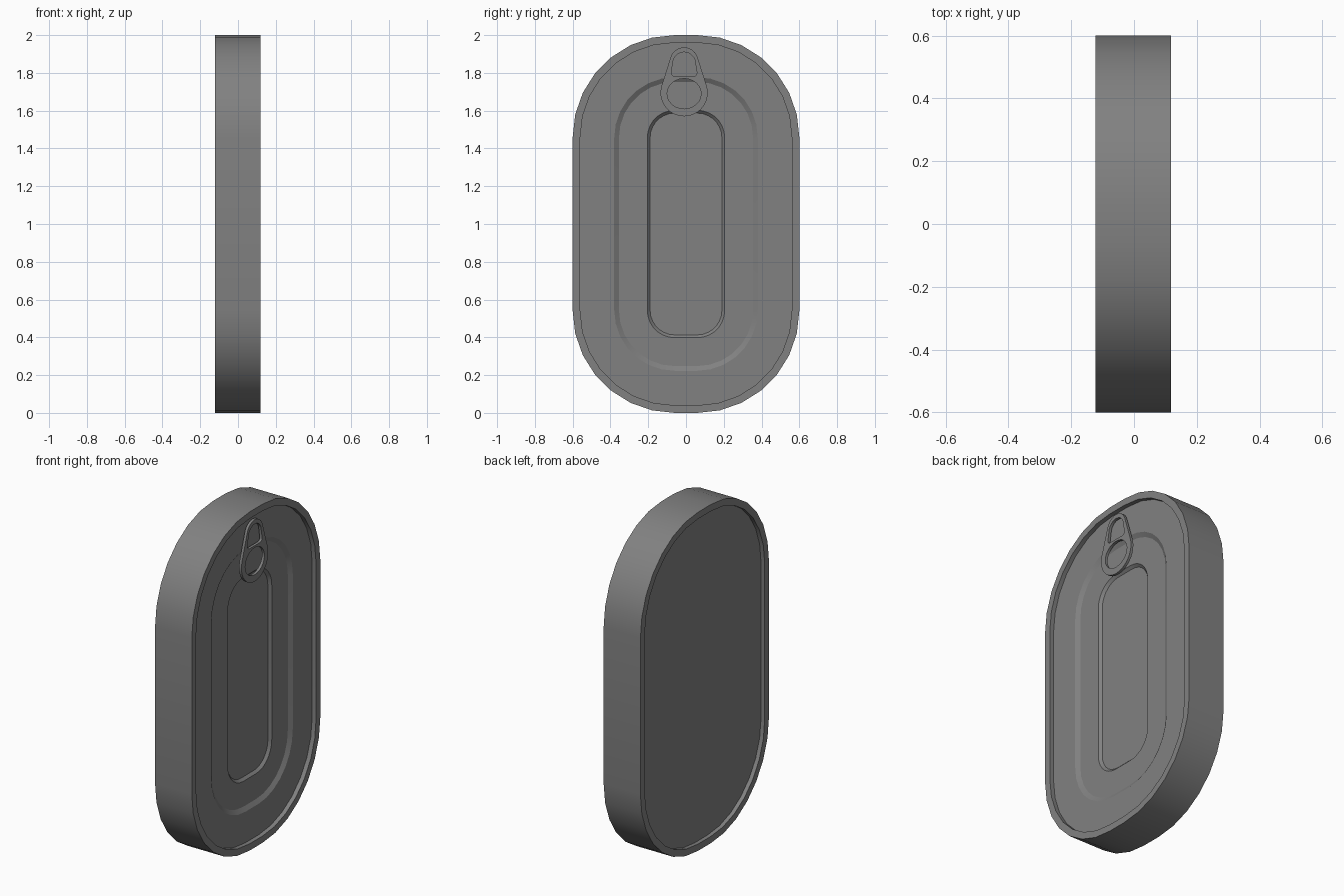
import bpy, bmesh, math

cube = bpy.data.objects.get("Cube")
if cube:
    bpy.data.objects.remove(cube, do_unlink=True)

steel = bpy.data.materials.new("grey steel")
steel.use_nodes = True
steel.diffuse_color = (0.22, 0.22, 0.22, 1)
steel.node_tree.nodes["Principled BSDF"].inputs["Base Color"].default_value = (0.22, 0.22, 0.22, 1)

MID = 1.0       # height of the can's centre
FLAT = 0.06     # half width of the straight run at each end
STEPS = 7       # segments per rounded corner


def outline(half_y, half_z):
    """Rounded rectangle, counter-clockwise seen from +x."""
    r = half_y - FLAT
    pts = []
    for k, (sy, sz) in enumerate([(1, 1), (-1, 1), (-1, -1), (1, -1)]):
        for i in range(STEPS + 1):
            a = (k + i / STEPS) * math.pi / 2
            pts.append((sy * FLAT + r * math.cos(a),
                        MID + sz * (half_z - r) + r * math.sin(a)))
    return pts


def finish(obj):
    obj.data.materials.clear()
    obj.data.materials.append(steel)
    bpy.ops.object.select_all(action='DESELECT')
    obj.select_set(True)
    bpy.context.view_layer.objects.active = obj
    bpy.ops.object.shade_smooth_by_angle(angle=math.radians(30))


def shell(name, rings, cap):
    """Bridge rounded outlines given as (x, half_y, half_z); cap the last."""
    bm = bmesh.new()
    loops = [[bm.verts.new((x, y, z)) for y, z in outline(hy, hz)]
             for x, hy, hz in rings]
    for a, b in zip(loops, loops[1:]):
        for i in range(len(a)):
            j = (i + 1) % len(a)
            bm.faces.new((a[i], a[j], b[j], b[i]))
    if cap:
        bm.faces.new(loops[-1])
    mesh = bpy.data.meshes.new(name)
    bm.normal_update()
    bm.to_mesh(mesh)
    bm.free()
    obj = bpy.data.objects.new(name, mesh)
    bpy.context.collection.objects.link(obj)
    finish(obj)
    return obj


FRONT, BACK = 0.118, -0.122
LID, BASE = 0.092, -0.098

# Outer wall with a rolled rim at both ends
wall = shell("can_wall", [(BASE, 0.56, 0.96), (BACK, 0.56, 0.96), (BACK, 0.6, 1.0),
                          (FRONT, 0.6, 1.0), (FRONT, 0.56, 0.96), (LID, 0.56, 0.96)], False)

# Lid with a raised band around a sunken centre panel
shell("lid", [(LID, 0.56, 0.96), (LID, 0.38, 0.777), (LID - 0.015, 0.355, 0.752),
              (LID - 0.015, 0.205, 0.602), (LID - 0.03, 0.19, 0.587)], True)

# Plain base panel
base = shell("base", [(BASE, 0.56, 0.96)], True)
base.data.flip_normals()

# Pull tab: flat plate with two openings
def arc(cy, cz, ry, rz, start, end, n):
    angles = [math.radians(start + (end - start) * i / n) for i in range(n + 1)]
    return [(cy + ry * math.cos(a), cz + rz * math.sin(a)) for a in angles]


plate = arc(0, 0.005, 0.125, 0.125, 165, 375, 18) + arc(0, 0.17, 0.075, 0.075, 15, 165, 12)
finger_hole = arc(0, 0, 0.09, 0.08, 0, 345, 23)
rivet_hole = (arc(0, 0.16, 0.06, 0.06, 0, 180, 10)
              + arc(-0.05, 0.11, 0.018, 0.018, 180, 270, 3)
              + arc(0.05, 0.11, 0.018, 0.018, 270, 360, 3))

curve = bpy.data.curves.new("pull_tab", 'CURVE')
curve.dimensions = '2D'
curve.fill_mode = 'BOTH'
curve.extrude = 0.008
for pts in (plate, finger_hole, rivet_hole):
    s = curve.splines.new('POLY')
    s.points.add(len(pts) - 1)
    for p, (u, v) in zip(s.points, pts):
        p.co = (u, v, 0, 1)
    s.use_cyclic_u = True
tab = bpy.data.objects.new("pull_tab", curve)
bpy.context.collection.objects.link(tab)
tab.rotation_euler = (math.pi / 2, 0, math.pi / 2)
tab.location = (0.109, -0.01, 1.69)
bpy.ops.object.select_all(action='DESELECT')
tab.select_set(True)
bpy.context.view_layer.objects.active = tab
bpy.ops.object.convert(target='MESH')
finish(bpy.context.object)
